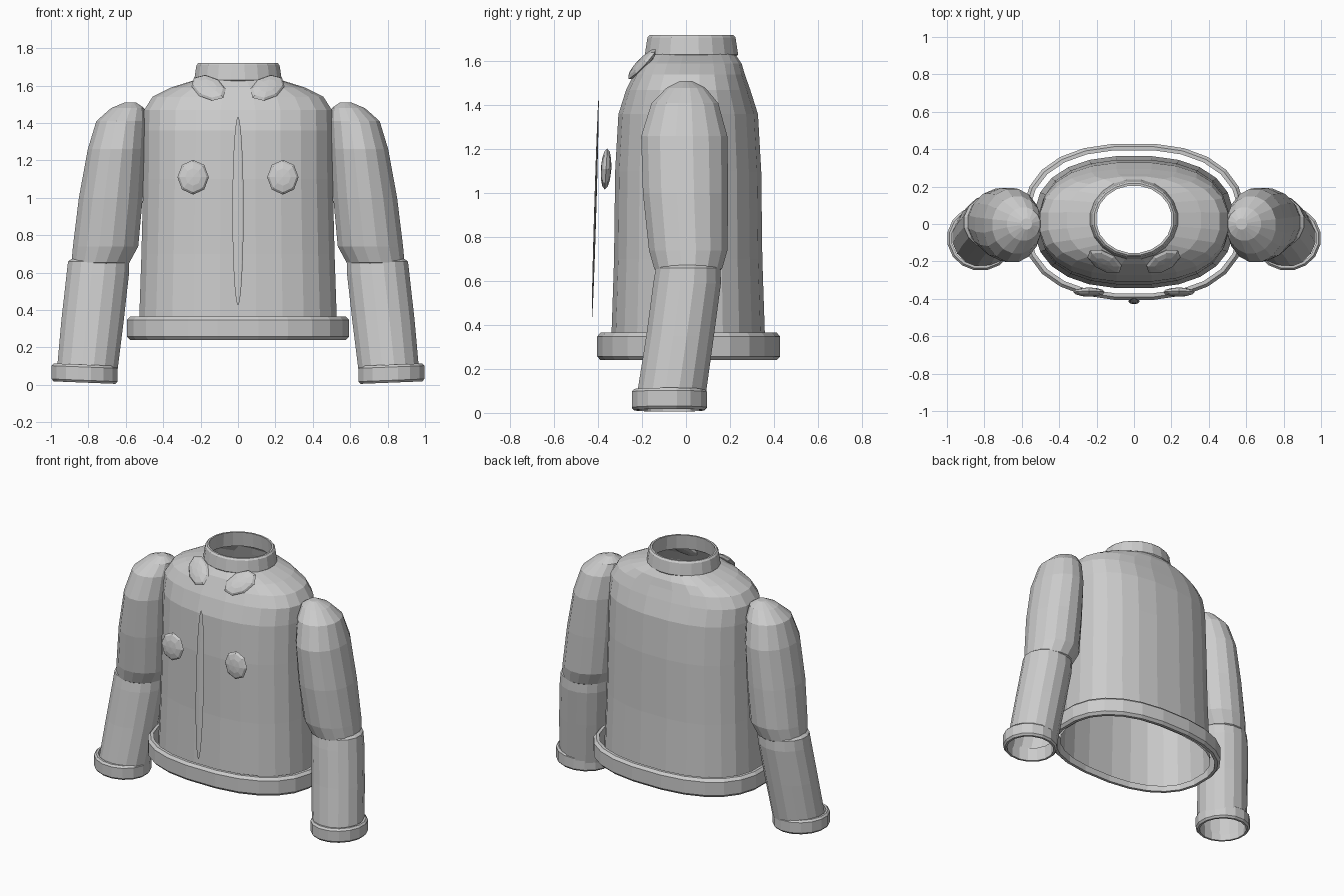
import bpy, bmesh, math
from mathutils import Vector, Matrix

cube = bpy.data.objects.get("Cube")
if cube:
    bpy.data.objects.remove(cube, do_unlink=True)

GREY = (0.6, 0.6, 0.6, 1.0)
cloth = bpy.data.materials.new("grey cloth")
cloth.use_nodes = True
cloth.diffuse_color = GREY
cloth.node_tree.nodes["Principled BSDF"].inputs["Base Color"].default_value = GREY


def finish(name, bm):
    mesh = bpy.data.meshes.new(name)
    bmesh.ops.recalc_face_normals(bm, faces=bm.faces[:])
    bm.to_mesh(mesh)
    bm.free()
    mesh.materials.append(cloth)
    obj = bpy.data.objects.new(name, mesh)
    bpy.context.collection.objects.link(obj)
    return obj


def ring(bm, cx, cy, z, rx, ry, sides, power=2.0, tilt=0.0):
    """Superellipse loop of vertices; tilt raises it along x."""
    loop = []
    for i in range(sides):
        a = math.tau * (i + 0.5) / sides
        c, s = math.cos(a), math.sin(a)
        x = rx * math.copysign(abs(c) ** (2 / power), c)
        y = ry * math.copysign(abs(s) ** (2 / power), s)
        loop.append(bm.verts.new((cx + x, cy + y, z + tilt * x)))
    return loop


def loft(name, rings, sides, power=2.0, tilt=0.0, caps=(), cyclic=False):
    """Skin a row of rings; caps lists the ring indices to close."""
    bm = bmesh.new()
    loops = [ring(bm, *r, sides, power, tilt) for r in rings]
    pairs = list(zip(loops, loops[1:]))
    if cyclic:
        pairs.append((loops[-1], loops[0]))
    for a, b in pairs:
        for i in range(sides):
            j = (i + 1) % sides
            bm.faces.new((a[i], a[j], b[j], b[i]))
    for c in caps:
        bm.faces.new(loops[c])
    return finish(name, bm)


def band(name, cx, cy, low, high, rx, ry, wall, sides, power=2.0, tilt=0.0, taper=0.0):
    """Hollow band with chamfered outer edges."""
    ch = wall * 0.5
    section = [(low, wall * 0.45), (low + ch, 0), (high - ch, taper),
               (high, taper + wall * 0.45), (high, taper + wall), (low, wall)]
    rings = [(cx, cy, z, rx - d, ry - d) for z, d in section]
    return loft(name, rings, sides, power, tilt, cyclic=True)


def pebble(name, centre, axes, radii, segments=8, rows=6):
    """Flattened faceted ellipsoid; the last axis is the facing one."""
    bm = bmesh.new()
    bmesh.ops.create_uvsphere(bm, u_segments=segments, v_segments=rows, radius=1)
    basis = Matrix([Vector(a).normalized() * r for a, r in zip(axes, radii)]).transposed()
    bm.transform(Matrix.Translation(centre) @ basis.to_4x4())
    return finish(name, bm)


# Body shell, open at waist and neck
loft("body", [
    (0, 0.01, 0.26, 0.535, 0.355),
    (0, 0.01, 0.70, 0.52, 0.34),
    (0, 0.01, 1.10, 0.51, 0.335),
    (0, 0.01, 1.36, 0.508, 0.32),
    (0, 0.01, 1.47, 0.505, 0.285),
    (0, 0.015, 1.54, 0.46, 0.255),
    (0, 0.02, 1.59, 0.36, 0.235),
    (0, 0.025, 1.635, 0.215, 0.20),
], 24, 2.4)

# Waist and neck bands
band("hem_band", 0, 0.012, 0.24, 0.365, 0.597, 0.42, 0.035, 24, 2.4)
band("neck_band", 0, 0.025, 1.62, 1.72, 0.237, 0.215, 0.022, 20, taper=0.012)

for side, s in (("left", 1), ("right", -1)):
    # Puffed upper sleeve
    loft(side + "_upper_sleeve", [(s * x, y, z, rx, ry) for x, y, z, rx, ry in (
        (0.575, 0, 1.51, 0.03, 0.03),
        (0.59, 0, 1.48, 0.09, 0.09),
        (0.625, -0.005, 1.41, 0.135, 0.155),
        (0.65, -0.008, 1.26, 0.156, 0.20),
        (0.68, -0.002, 1.00, 0.174, 0.198),
        (0.708, 0.01, 0.74, 0.178, 0.182),
        (0.735, 0.01, 0.655, 0.158, 0.157),
        (0.745, 0.01, 0.63, 0.12, 0.12))], 16, caps=(0, -1))
    # Lower sleeve, open at the wrist
    loft(side + "_lower_sleeve", [(s * x, y, z, rx, ry) for x, y, z, rx, ry in (
        (0.742, 0.01, 0.70, 0.11, 0.11),
        (0.745, 0.01, 0.66, 0.167, 0.15),
        (0.75, 0.005, 0.59, 0.17, 0.157),
        (0.777, -0.027, 0.35, 0.17, 0.157),
        (0.808, -0.07, 0.06, 0.165, 0.16))], 16, caps=(0,))
    band(side + "_cuff", s * 0.82, -0.076, 0.012, 0.108, 0.18, 0.174, 0.025, 16, tilt=s * 0.04)

    # Collar flap lying on the chest slope
    long, wide = Vector((0.70, 0.53, 0.48)), Vector((0.71, -0.38, -0.60))
    face = long.cross(wide)
    mirrored = [(s * a.x, a.y, a.z) for a in (long, wide, face)]
    pebble(side + "_collar_flap", (s * 0.157, -0.2, 1.588), mirrored, (0.112, 0.072, 0.022))

    # Chest button
    pebble(side + "_button", (s * 0.24, -0.364, 1.11),
           ((1, 0, 0), (0, 0.06, 1), (0, -1, 0.06)), (0.084, 0.093, 0.024))

# Slim front closure
pebble("front_closure", (0, -0.413, 0.93),
       ((1, 0, 0), (0, -1, -0.03), (0, 0.03, 1)), (0.03, 0.005, 0.505), rows=12)
